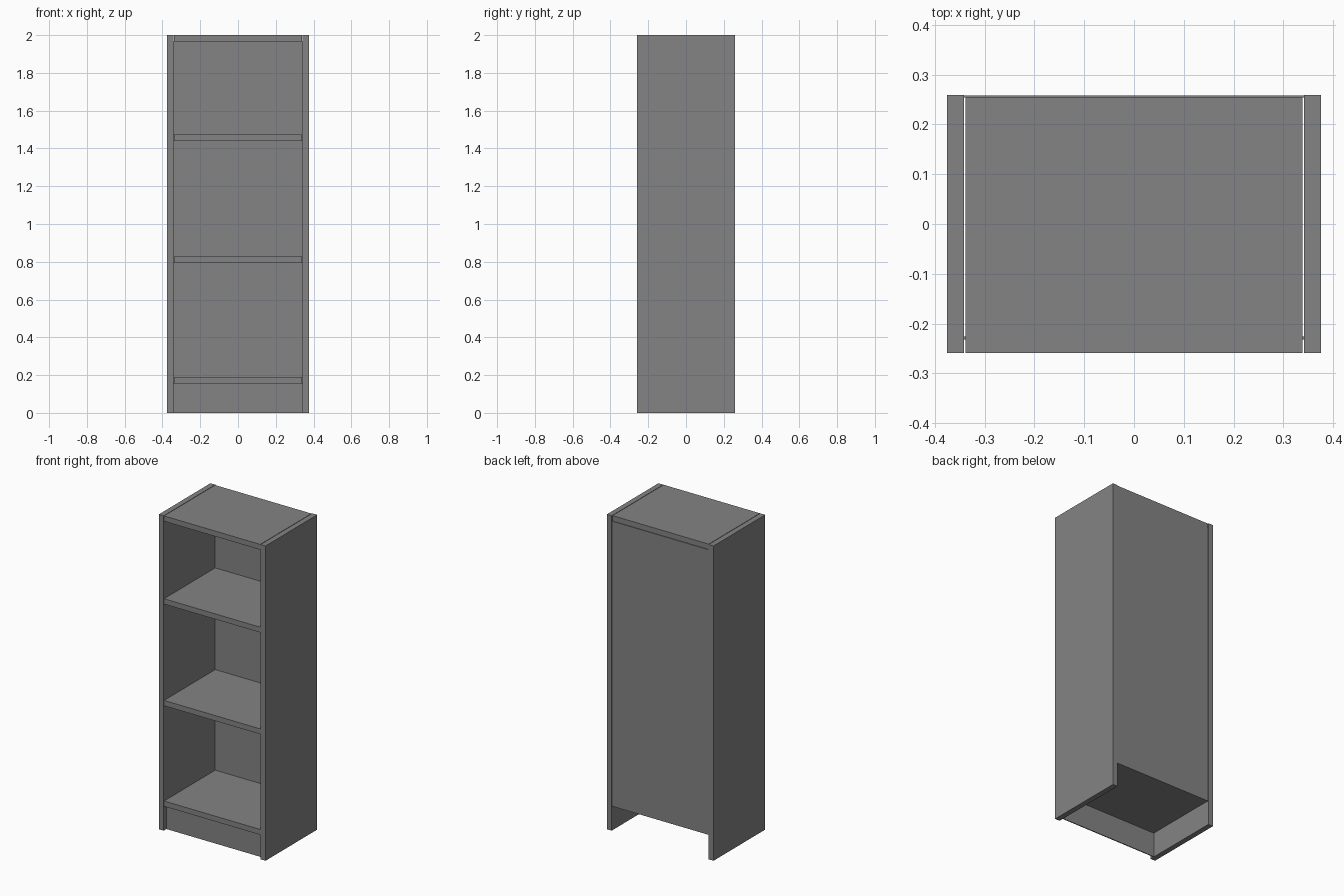
import bpy

cube = bpy.data.objects.get("Cube")
if cube:
    bpy.data.objects.remove(cube, do_unlink=True)

# Single painted-board colour
grey = bpy.data.materials.new("grey_board")
grey.use_nodes = True
colour = (0.23, 0.23, 0.23, 1)
grey.diffuse_color = colour
grey.node_tree.nodes["Principled BSDF"].inputs["Base Color"].default_value = colour


def board(name, x, y, z):
    """Box spanning the (min, max) pairs x, y and z."""
    bpy.ops.mesh.primitive_cube_add(size=1)
    obj = bpy.context.object
    obj.name = name
    spans = (x, y, z)
    for v in obj.data.vertices:
        v.co = [s[1] if c > 0 else s[0] for c, s in zip(v.co, spans)]
    obj.data.materials.append(grey)
    return obj


HALF_W, INNER, HALF_D, HEIGHT = 0.375, 0.341, 0.259, 2.0
SHELF_W, THICK, BACK = 0.338, 0.034, 0.254

# Side panels
board("left_side", (INNER, HALF_W), (-HALF_D, HALF_D), (0, HEIGHT))
board("right_side", (-HALF_W, -INNER), (-HALF_D, HALF_D), (0, HEIGHT))

# Shelves and top, with a hairline gap to the sides
shelves = {"bottom_shelf": 0.155, "lower_shelf": 0.794,
           "upper_shelf": 1.44, "top_panel": HEIGHT - THICK}
for name, z in shelves.items():
    board(name, (-SHELF_W, SHELF_W), (-HALF_D, BACK), (z, z + THICK))

# Thin back panel, below the top board
board("back_panel", (-INNER, INNER), (BACK, 0.258), (0.155, HEIGHT - THICK))

# Recessed kick board
board("kick_board", (-INNER, INNER), (-0.232, -0.226), (0, 0.155))
